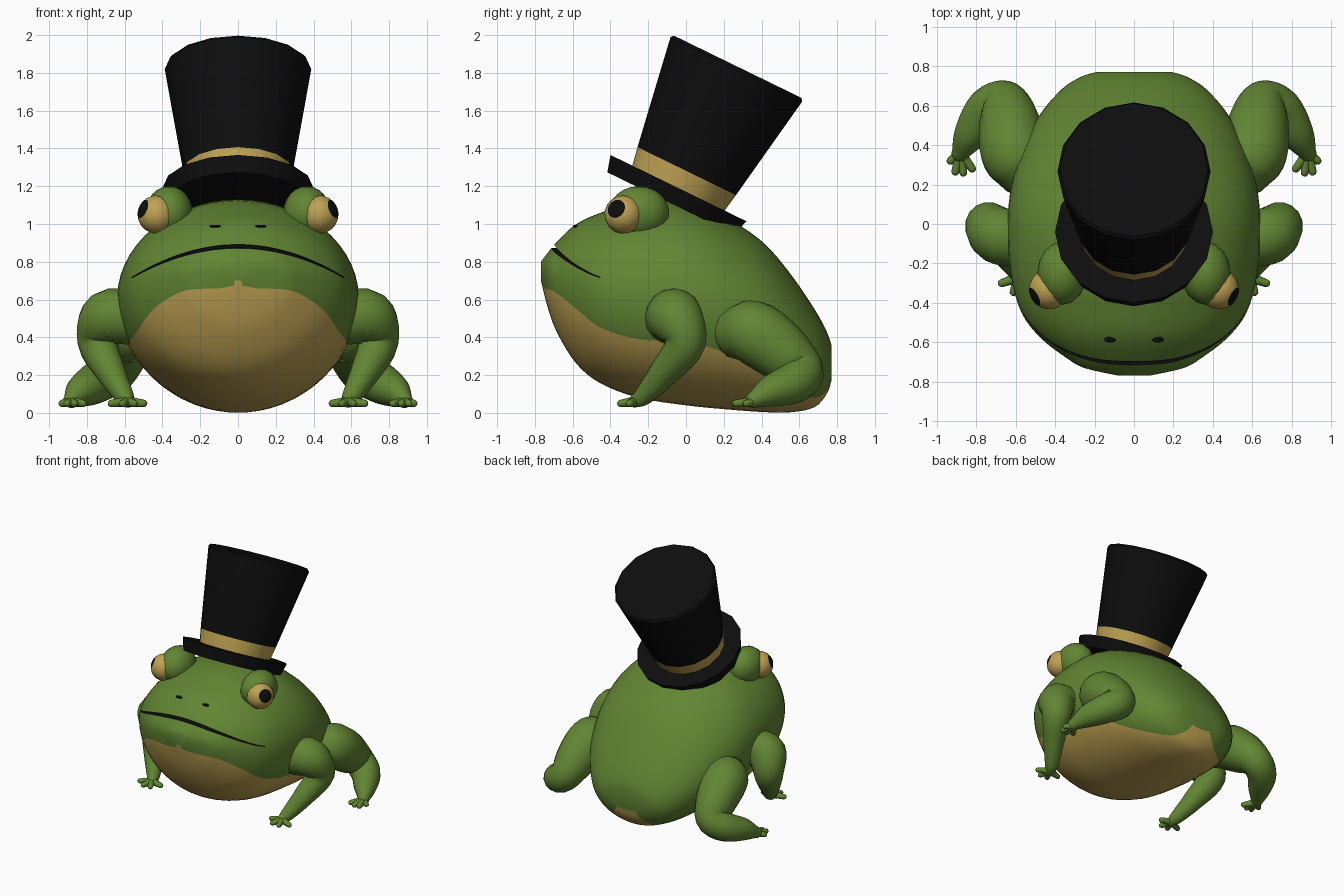
import bpy, bmesh, math
from mathutils import Vector, Matrix
from mathutils.bvhtree import BVHTree

old = bpy.data.objects.get("Cube")
if old:
    bpy.data.objects.remove(old, do_unlink=True)


def material(name, rgb):
    m = bpy.data.materials.new(name)
    m.use_nodes = True
    m.diffuse_color = (*rgb, 1)
    m.node_tree.nodes["Principled BSDF"].inputs["Base Color"].default_value = (*rgb, 1)
    return m


green = material("skin_green", (0.12, 0.235, 0.033))
gold = material("gold", (0.52, 0.36, 0.085))
black = material("black", (0.004, 0.004, 0.004))


def spline(pts, steps):
    """Smooth interpolation through tuples of any length."""
    out = []
    for i in range(len(pts) - 1):
        a, b = pts[max(i - 1, 0)], pts[i]
        c, d = pts[i + 1], pts[min(i + 2, len(pts) - 1)]
        for s in range(steps):
            t = s / steps
            out.append(tuple(
                q + 0.5 * t * (r - p + t * (2 * p - 5 * q + 4 * r - e + t * (3 * (q - r) + e - p)))
                for p, q, r, e in zip(a, b, c, d)))
    return out + [pts[-1]]


def loft(bm, rings, rule=None):
    """Bridge closed rings of points; rule(ring, column) gives the material."""
    rows = [[bm.verts.new(p) for p in ring] for ring in rings]
    n = len(rows[0])
    for i in range(len(rows) - 1):
        for j in range(n):
            k = (j + 1) % n
            f = bm.faces.new((rows[i][j], rows[i][k], rows[i + 1][k], rows[i + 1][j]))
            f.material_index = rule(i, j) if rule else 0
    return [bm.faces.new(rows[0][::-1]), bm.faces.new(rows[-1])]


def finish(name, bm, mats, mirror=False):
    bmesh.ops.recalc_face_normals(bm, faces=bm.faces)
    me = bpy.data.meshes.new(name)
    bm.to_mesh(me)
    bm.free()
    for m in mats:
        me.materials.append(m)
    ob = bpy.data.objects.new(name, me)
    bpy.context.collection.objects.link(ob)
    if mirror:
        ob.modifiers.new("mirror", 'MIRROR')
    return ob


def smooth(ob, angle=40):
    bpy.ops.object.select_all(action='DESELECT')
    ob.select_set(True)
    bpy.context.view_layer.objects.active = ob
    bpy.ops.object.shade_smooth_by_angle(angle=math.radians(angle))


def tube(bm, pts, sides=16, steps=5):
    """Round-ended limb through (x, y, z, radius) points."""
    path = spline(pts, steps)
    centres = [Vector(p[:3]) for p in path]
    radii = [p[3] for p in path]
    start = (centres[0] - centres[1]).normalized()
    end = (centres[-1] - centres[-2]).normalized()
    for k in (1, 2, 3):
        a = math.radians(28 * k)
        head, tail = path[0], path[-1]
        centres.insert(0, Vector(head[:3]) + start * head[3] * math.sin(a))
        centres.append(Vector(tail[:3]) + end * tail[3] * math.sin(a))
        radii.insert(0, head[3] * math.cos(a))
        radii.append(tail[3] * math.cos(a))
    u = start.orthogonal()
    rings = []
    for i, c in enumerate(centres):
        t = (centres[min(i + 1, len(centres) - 1)] - centres[max(i - 1, 0)]).normalized()
        u = (u - t * u.dot(t)).normalized()
        v = t.cross(u)
        rings.append([c + radii[i] * (u * math.cos(w) + v * math.sin(w))
                      for w in (math.tau * j / sides for j in range(sides))])
    loft(bm, rings)


# Body: sections along y as (y, bottom, top, half width, widest height, belly line)
stations = [
    (-.768, .70, .80, .08, .76, .66), (-.73, .55, .85, .25, .74, .655),
    (-.68, .42, .91, .34, .71, .63), (-.58, .26, 1.0, .47, .68, .55),
    (-.45, .155, 1.06, .57, .65, .45), (-.25, .08, 1.12, .625, .62, .39),
    (0, .04, 1.12, .64, .6, .375), (.2, .02, 1.04, .62, .55, .32),
    (.4, .005, .91, .56, .46, .2), (.55, .003, .74, .48, .38, .12),
    (.68, .03, .55, .37, .3, .08), (.745, .1, .43, .27, .27, .12),
    (.77, .17, .36, .19, .27, .18)]
LOW, HIGH = 8, 18


def section(y, bottom, top, width, mid, belly):
    split = math.acos(min(0.98, max(0, (mid - belly) / (mid - bottom))))
    angles = [split * i / LOW for i in range(LOW)]
    angles += [split + (math.pi - split) * i / HIGH for i in range(HIGH + 1)]
    half = []
    for t in angles:
        drop = mid - bottom if t < math.pi / 2 else top - mid
        half.append((width * math.sin(t), y, mid - drop * math.cos(t)))
    return half + [(-x, q, z) for x, q, z in half[-2:0:-1]]


rings = [section(*s) for s in spline(stations, 4)]
count = len(rings[0])
bm = bmesh.new()
loft(bm, rings, lambda i, j: 1 if j < LOW or j >= count - LOW else 0)
tree = BVHTree.FromBMesh(bm)
body = finish("body", bm, [green, gold, black])


def face_depth(x, z):
    hit = tree.ray_cast(Vector((x, -2, z)), Vector((0, 1, 0)))[0]
    return hit.y if hit else -0.45


# Mouth: tapered groove cut along a downturned arc
bm = bmesh.new()
slit = []
for i in range(-20, 21):
    s = i / 20
    x, z = 0.56 * s, 0.882 - 0.165 * s * s
    h = 0.003 + 0.011 * (1 - s * s)
    y = face_depth(x, z)
    slit.append([(x, y - .06, z - h), (x, y - .06, z + h), (x, y + .04, z + h / 2), (x, y + .04, z - h / 2)])
loft(bm, slit)
for f in bm.faces:
    f.material_index = 2
cutter = finish("mouth_cutter", bm, [green, gold, black])
cutter.hide_render = True
cut = body.modifiers.new("mouth", 'BOOLEAN')
cut.operation = 'DIFFERENCE'
cut.solver = 'EXACT'
cut.object = cutter
bpy.context.view_layer.objects.active = body
bpy.ops.object.modifier_apply(modifier=cut.name)
bpy.data.objects.remove(cutter, do_unlink=True)
smooth(body)


# Ellipsoid helper for the face details
def ellipsoid(name, centre, size, mats, axis=(0, 0, 1), cap=None):
    bm = bmesh.new()
    bmesh.ops.create_uvsphere(bm, u_segments=16, v_segments=12, radius=1)
    for f in bm.faces:
        f.material_index = int(cap is not None and f.calc_center_median().z > cap)
    turn = Vector(axis).to_track_quat('Z', 'Y').to_matrix().to_4x4()
    bm.transform(Matrix.Translation(centre) @ turn @ Matrix.Diagonal((*size, 1)))
    smooth(finish(name, bm, mats, mirror=True))


# Eyes with pupils, lids and nostrils
ellipsoid("eyes", (.43, -.33, 1.05), (.102, .102, .102), [gold, black], (.085, -.045, .035), .87)
ellipsoid("eyelids", (.365, -.25, 1.06), (.125, .16, .14), [green])
ellipsoid("nostrils", (.12, face_depth(.12, .985), .988), (.03, .015, .008), [black])


# Legs with splayed toes
def leg(name, path, toes):
    bm = bmesh.new()
    tube(bm, path)
    x, y = path[-1][:2]
    for tx, ty in toes:
        tube(bm, [(x, y, .06, .03), ((x + tx) / 2, (y + ty) / 2, .055, .024), (tx, ty, .05, .02)], 8, 3)
    smooth(finish(name, bm, [green], mirror=True), 60)


leg("front_legs",
    [(.57, -.08, .5, .14), (.69, -.055, .505, .145), (.74, -.005, .37, .11),
     (.67, -.12, .21, .078), (.605, -.22, .095, .053), (.585, -.27, .062, .035)],
    [(.5, -.28), (.55, -.34), (.61, -.345), (.67, -.3)])
leg("hind_legs",
    [(.57, .3, .43, .155), (.61, .37, .42, .17), (.63, .51, .32, .155), (.66, .61, .22, .12),
     (.75, .57, .16, .11), (.83, .45, .115, .085), (.88, .36, .07, .045)],
    [(.82, .28), (.865, .26), (.905, .265), (.93, .32)])

# Hat: brim, band and flared crown turned around a tilted axis
profile = [(.25, -.09), (.375, -.09), (.4, 0), (.272, 0), (.29, .1), (.388, .7), (.375, .715)]
bm = bmesh.new()
loft(bm, [[(r * math.sin(a), r * math.cos(a), z) for a in (math.tau * j / 16 for j in range(16))]
          for r, z in profile], lambda i, j: int(i == 3))
hat = finish("top_hat", bm, [black, gold])
hat.location = (0, -.04, 1.19)
hat.rotation_euler.x = math.radians(-26)
smooth(hat)
